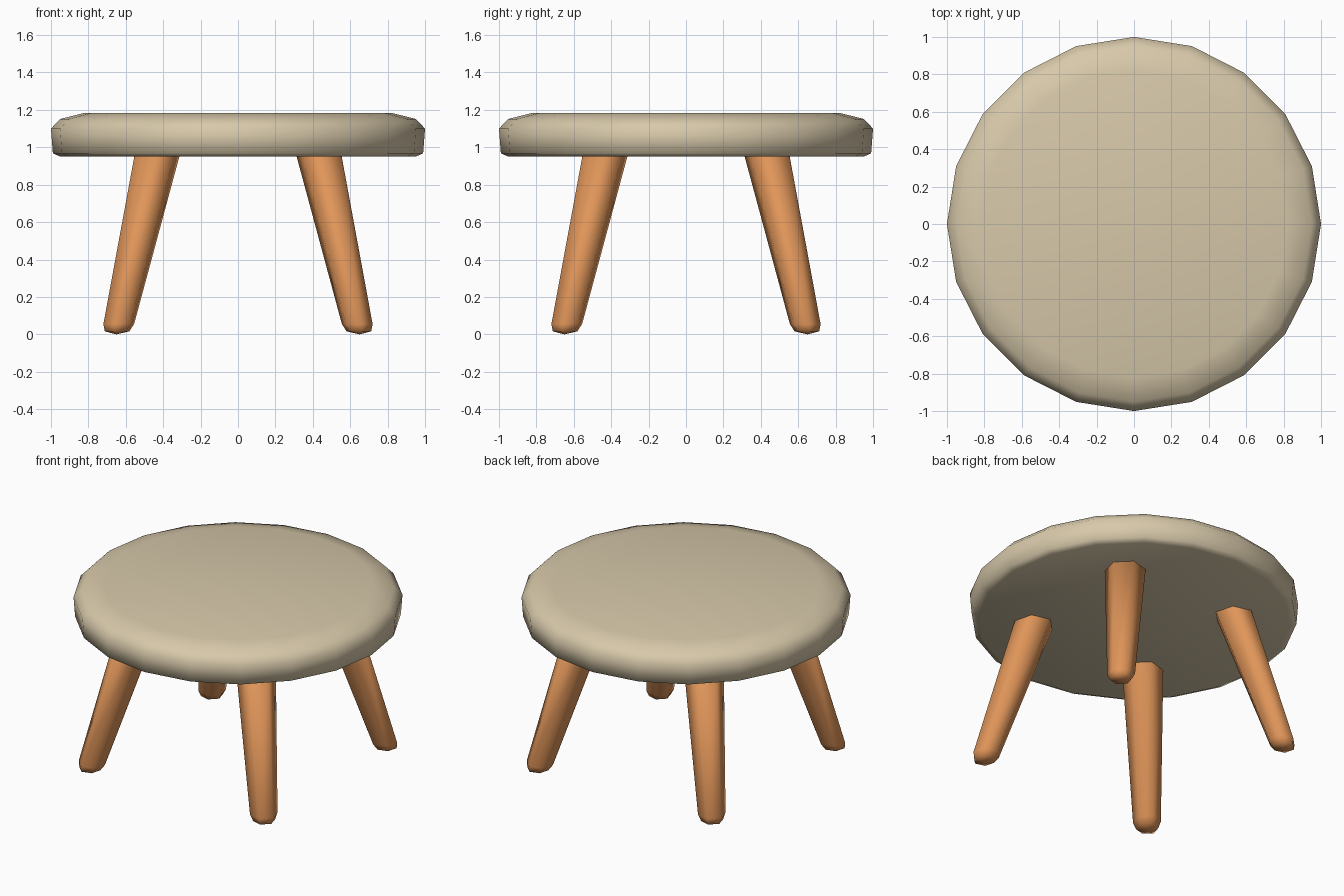
import bpy, bmesh, math
from mathutils import Vector

if "Cube" in bpy.data.objects:
    bpy.data.objects.remove(bpy.data.objects["Cube"])


def material(name, rgb):
    m = bpy.data.materials.new(name)
    m.diffuse_color = (*rgb, 1)
    m.use_nodes = True
    m.node_tree.nodes["Principled BSDF"].inputs["Base Color"].default_value = m.diffuse_color
    return m


cream = material("cream seat", (0.68, 0.58, 0.40))
wood = material("orange wood", (0.74, 0.30, 0.10))


def loft(name, rings, sides, phase, mat, tip=None):
    """Joins horizontal polygon rings (x, y, z, radius), bottom to top."""
    bm = bmesh.new()
    loops = []
    for x, y, z, r in rings:
        loops.append([bm.verts.new((x + r * math.cos(phase + math.tau * i / sides),
                                    y + r * math.sin(phase + math.tau * i / sides), z))
                      for i in range(sides)])
    for a, b in zip(loops, loops[1:]):
        for i in range(sides):
            j = (i + 1) % sides
            bm.faces.new((a[i], a[j], b[j], b[i]))
    bm.faces.new(loops[-1])
    if tip:
        t = bm.verts.new(tip)
        for i in range(sides):
            bm.faces.new((loops[0][(i + 1) % sides], loops[0][i], t))
    else:
        bm.faces.new(loops[0][::-1])
    bmesh.ops.recalc_face_normals(bm, faces=bm.faces)
    me = bpy.data.meshes.new(name)
    bm.to_mesh(me)
    bm.free()
    ob = bpy.data.objects.new(name, me)
    bpy.context.collection.objects.link(ob)
    me.materials.append(mat)
    bpy.ops.object.select_all(action='DESELECT')
    ob.select_set(True)
    bpy.context.view_layer.objects.active = ob
    bpy.ops.object.shade_smooth_by_angle(angle=math.radians(75))
    return ob


# round cushioned seat with a soft upper rim
profile = [(0.95, 0.95), (0.99, 0.968), (1.0, 1.10), (0.95, 1.152), (0.82, 1.184)]
loft("seat", [(0, 0, z, r) for r, z in profile], 20, 0, cream)

# four splayed, tapered hexagonal legs with rounded feet
foot, top = Vector((0.65, 0.65, 0.0)), Vector((0.433, 0.433, 0.955))
for sx, side in ((-1, "left"), (1, "right")):
    for sy, end in ((-1, "front"), (1, "back")):
        rings = []
        for z, r in ((0.016, 0.068), (0.055, 0.085), (0.955, 0.125)):
            p = foot.lerp(top, z / 0.955)
            rings.append((sx * p.x, sy * p.y, z, r))
        # a flat side faces outward
        phase = math.atan2(sy, sx) + math.pi / 6
        loft(f"{end}_{side}_leg", rings, 6, phase, wood, (sx * foot.x, sy * foot.y, 0))
